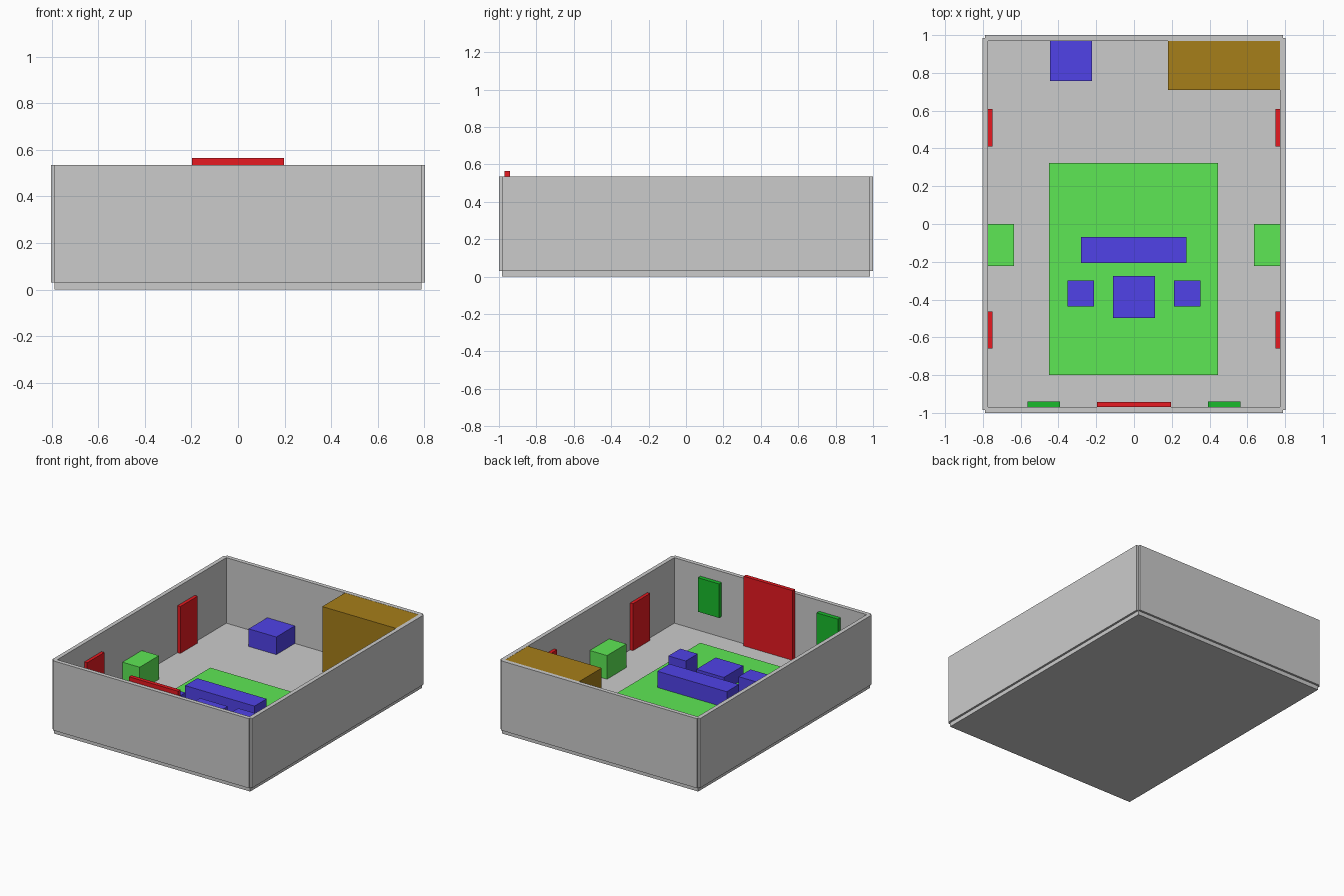
import bpy

if "Cube" in bpy.data.objects:
    bpy.data.objects.remove(bpy.data.objects["Cube"])


def material(name, rgb):
    m = bpy.data.materials.new(name)
    m.diffuse_color = (*rgb, 1)
    m.use_nodes = True
    m.node_tree.nodes["Principled BSDF"].inputs["Base Color"].default_value = m.diffuse_color
    return m


RED = material("red", (0.8, 0.01, 0.015))
BLUE = material("blue", (0.08, 0.055, 0.8))
GREEN = material("green", (0.11, 0.8, 0.09))
DARK_GREEN = material("dark_green", (0.01, 0.5, 0.025))
GOLD = material("gold", (0.38, 0.21, 0.01))


def box(name, x, y, z, mat=None):
    """Box from (min, max) ranges along each axis."""
    bpy.ops.mesh.primitive_cube_add(size=1, location=[sum(r) / 2 for r in (x, y, z)])
    ob = bpy.context.object
    ob.name = name
    ob.scale = [r[1] - r[0] for r in (x, y, z)]
    bpy.ops.object.transform_apply(location=False, rotation=False, scale=True)
    if mat:
        ob.data.materials.append(mat)
    return ob


def pair(name, x, y, z, mat=None):
    """The same box on the right and mirrored on the left."""
    box(name + "_right", x, y, z, mat)
    box(name + "_left", (-x[1], -x[0]), y, z, mat)


F = 0.059            # floor top
WALL = (0.03, 0.535)  # wall bottom and top

# Room shell: walls stand centred on the floor edges
box("floor", (-0.788, 0.788), (-0.985, 0.985), (0, F))
pair("side_wall", (0.773, 0.803), (-0.985, 0.985), WALL)
box("front_wall", (-0.788, 0.788), (-1.0, -0.97), WALL)
box("back_wall", (-0.788, 0.788), (0.97, 1.0), WALL)

# Door and wall panels
box("front_door", (-0.197, 0.197), (-0.97, -0.942), (F, 0.565), RED)
for label, y in (("front", (-0.66, -0.463)), ("back", (0.41, 0.608))):
    pair(label + "_side_panel", (0.75, 0.773), y, (F, 0.40), RED)
pair("wall_picture", (0.392, 0.563), (-0.97, -0.94), (0.21, 0.457), DARK_GREEN)

# Corner cupboard and back stool
box("corner_cupboard", (0.18, 0.773), (0.71, 0.97), (F, 0.534), GOLD)
box("back_stool", (-0.445, -0.222), (0.757, 0.97), (F, 0.187), BLUE)

# Side tables and rug
pair("side_table", (0.635, 0.773), (-0.222, 0), (F, 0.231), GREEN)
box("rug", (-0.45, 0.446), (-0.80, 0.324), (F, 0.069), GREEN)

# Seating group on the rug
box("bench", (-0.28, 0.278), (-0.207, -0.068), (F, 0.187), BLUE)
box("low_table", (-0.112, 0.11), (-0.498, -0.275), (F, 0.167), BLUE)
pair("small_seat", (0.212, 0.352), (-0.437, -0.30), (F, 0.19), BLUE)
